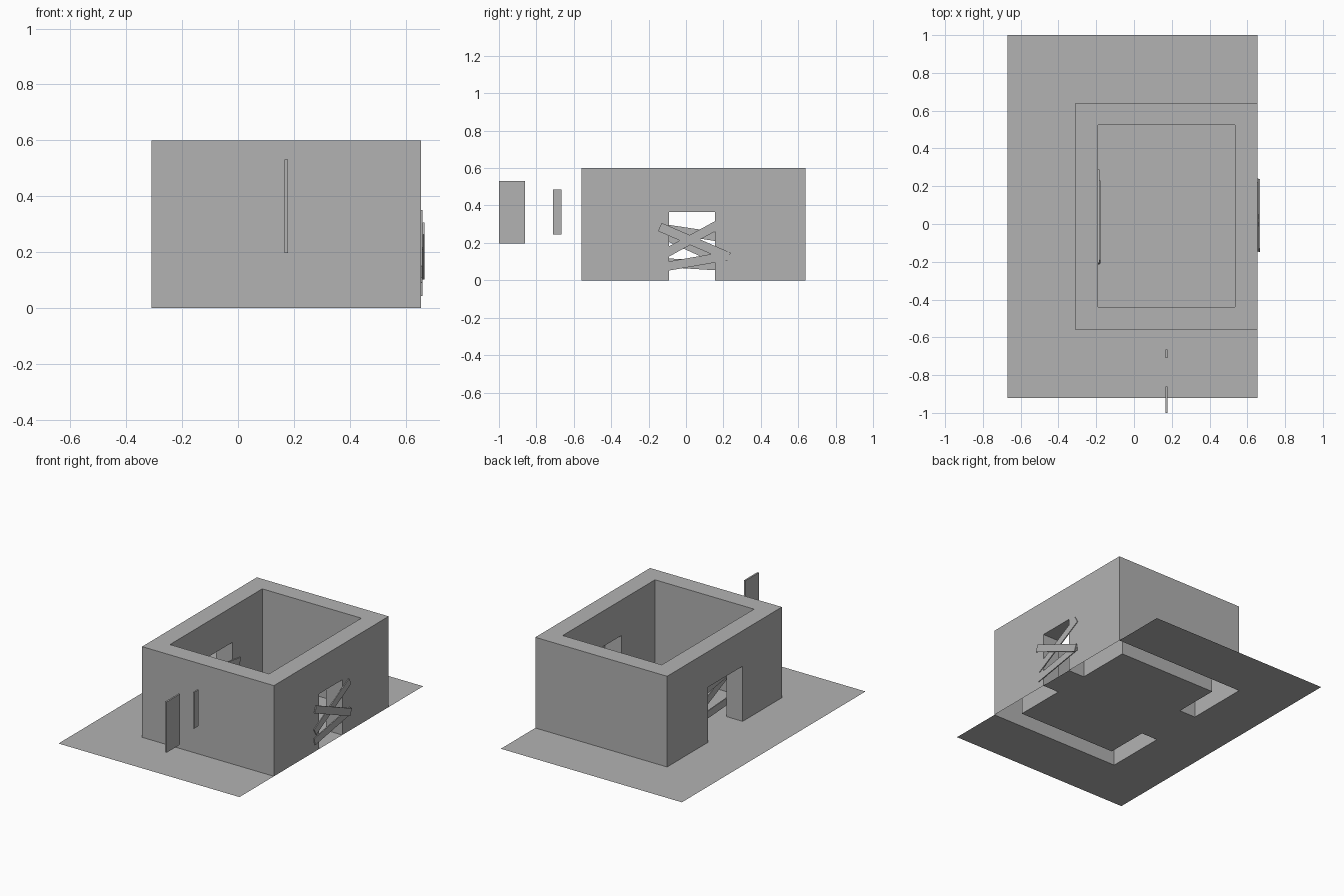
import bpy, bmesh, math
from mathutils import Matrix

if "Cube" in bpy.data.objects:
    bpy.data.objects.remove(bpy.data.objects["Cube"])

grey = bpy.data.materials.new("plain_grey")
grey.diffuse_color = (0.448, 0.448, 0.448, 1)
grey.use_nodes = True
grey.node_tree.nodes["Principled BSDF"].inputs["Base Color"].default_value = grey.diffuse_color


def finish(name, bm):
    mesh = bpy.data.meshes.new(name)
    bm.to_mesh(mesh)
    bm.free()
    mesh.materials.append(grey)
    obj = bpy.data.objects.new(name, mesh)
    bpy.context.collection.objects.link(obj)
    return obj


def box(name, lo, hi, tilt=0.0):
    """Box between two corners, tilted about its own x axis."""
    size = [h - l for l, h in zip(lo, hi)]
    mid = [(h + l) / 2 for l, h in zip(lo, hi)]
    bm = bmesh.new()
    bmesh.ops.create_cube(bm, size=1, matrix=Matrix.Translation(mid)
                          @ Matrix.Rotation(tilt, 4, 'X') @ Matrix.Diagonal((*size, 1)))
    return finish(name, bm)


def plank(name, x0, x1, start, end, width=0.048):
    """Board lying in the yz plane between two (y, z) points."""
    (ya, za), (yb, zb) = start, end
    half = math.hypot(yb - ya, zb - za) / 2
    y, z = (ya + yb) / 2, (za + zb) / 2
    box(name, (x0, y - half, z - width / 2), (x1, y + half, z + width / 2),
        math.atan2(zb - za, yb - ya))


# Plan grid: ground edge, wall outside, wall inside, door jambs
XS = [-0.67, -0.31, -0.19, 0.535, 0.655]
YS = [-0.92, -0.56, -0.44, -0.15, -0.09, 0.155, 0.215, 0.525, 0.64, 1.0]
ZS = [0, 0.365, 0.6]


def solid(i, j, k):
    """True where the plan cell is wall material."""
    if not (1 <= i <= 3 and 1 <= j <= 7 and 0 <= k <= 1):
        return False
    if i == 2 and 2 <= j <= 6:
        return False                      # room
    if k == 0 and i == 1 and 3 <= j <= 5:
        return False                      # wide left doorway
    if k == 0 and i == 3 and j == 4:
        return False                      # narrow right doorway
    return True


def quad(bm, pts):
    bm.faces.new([bm.verts.new(p) for p in pts])


def clean(bm):
    bmesh.ops.remove_doubles(bm, verts=bm.verts, dist=1e-5)
    bmesh.ops.dissolve_limit(bm, angle_limit=0.01, verts=bm.verts, edges=bm.edges)


# Walls: a hollow shell, open underneath
bm = bmesh.new()
for i in range(4):
    for j in range(9):
        for k in range(2):
            if not solid(i, j, k):
                continue
            cell = ((XS[i], XS[i + 1]), (YS[j], YS[j + 1]), (ZS[k], ZS[k + 1]))
            for axis in range(3):
                for side in (0, 1):
                    n = [i, j, k]
                    n[axis] += 2 * side - 1
                    if solid(*n) or n[2] < 0:
                        continue
                    u, v = (axis + 1) % 3, (axis + 2) % 3
                    pts = []
                    for a, b in ((0, 0), (1, 0), (1, 1), (0, 1)):
                        p = [0, 0, 0]
                        p[axis], p[u], p[v] = cell[axis][side], cell[u][a], cell[v][b]
                        pts.append(p)
                    quad(bm, pts if side else pts[::-1])
clean(bm)
finish("walls", bm)

# Ground sheet with the wall footprint left out
bm = bmesh.new()
for i in range(4):
    for j in range(9):
        if not solid(i, j, 0):
            quad(bm, [(XS[i], YS[j], 0), (XS[i + 1], YS[j], 0),
                      (XS[i + 1], YS[j + 1], 0), (XS[i], YS[j + 1], 0)])
clean(bm)
finish("ground_sheet", bm)

# Boards nailed across the right doorway
plank("right_board_falling", 0.660, 0.667, (-0.14, 0.285), (0.23, 0.125))
plank("right_board_rising", 0.653, 0.660, (-0.135, 0.13), (0.23, 0.33))
plank("right_board_low", 0.653, 0.660, (-0.14, 0.068), (0.235, 0.133))

# Boards inside the left doorway
plank("left_board_high", -0.190, -0.183, (-0.21, 0.29), (0.285, 0.215))
plank("left_board_diagonal", -0.183, -0.177, (-0.20, 0.28), (0.22, 0.09))
plank("left_board_low", -0.190, -0.183, (-0.21, 0.10), (0.285, 0.07))

# Loose upright panels in front of the building
box("large_panel", (0.167, -1.0, 0.197), (0.178, -0.86, 0.532))
box("small_panel", (0.168, -0.71, 0.245), (0.177, -0.665, 0.485))
